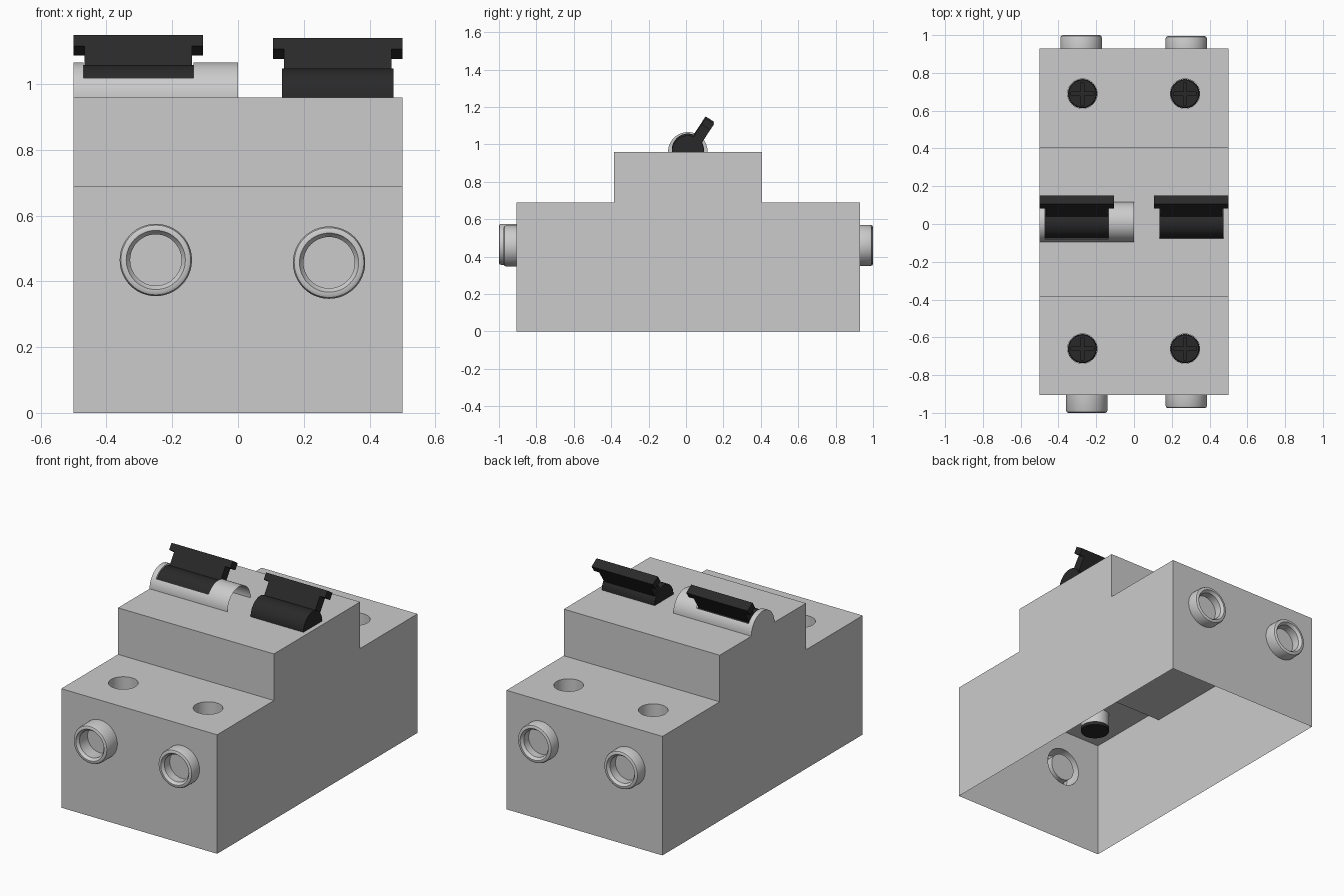
import bpy, bmesh, math
from mathutils import Vector, Matrix

if "Cube" in bpy.data.objects:
    bpy.data.objects.remove(bpy.data.objects["Cube"])

black = bpy.data.materials.new("black_plastic")
black.diffuse_color = (0.022, 0.022, 0.022, 1)
black.use_nodes = True
black.node_tree.nodes["Principled BSDF"].inputs["Base Color"].default_value = black.diffuse_color

Y0, Y1, LEDGE, TOP = -0.905, 0.93, 0.69, 0.96      # housing front, back, ledge and deck heights
S0, S1 = -0.385, 0.405                             # raised centre block
HOLE_R = 0.078
screws = [(x, y) for x in (-0.273, 0.27) for y in (-0.66, 0.69)]
# terminals: x, z, wall y, outer end y
terminals = [(-0.25, 0.465, Y0, -1.0), (0.277, 0.457, Y0, -0.975),
             (-0.28, 0.46, Y1, 1.0), (0.277, 0.46, Y1, 0.995)]


def finish(name, bm, mat=None, smooth=True):
    bmesh.ops.remove_doubles(bm, verts=bm.verts, dist=1e-5)
    bmesh.ops.recalc_face_normals(bm, faces=bm.faces)
    me = bpy.data.meshes.new(name)
    bm.to_mesh(me)
    bm.free()
    ob = bpy.data.objects.new(name, me)
    bpy.context.collection.objects.link(ob)
    if mat:
        me.materials.append(mat)
    if smooth:
        bpy.ops.object.select_all(action='DESELECT')
        ob.select_set(True)
        bpy.context.view_layer.objects.active = ob
        bpy.ops.object.shade_smooth_by_angle(angle=math.radians(32))
    return ob


def box(bm, lo, hi):
    lo, hi = Vector(lo), Vector(hi)
    m = Matrix.Translation((lo + hi) / 2) @ Matrix.Diagonal((*(hi - lo), 1))
    bmesh.ops.create_cube(bm, size=1, matrix=m)


def circle(cx, cy, r, n=48):
    return [(cx + r * math.cos(2 * math.pi * i / n), cy + r * math.sin(2 * math.pi * i / n)) for i in range(n)]


def plate(bm, a0, a1, b0, b1, place, normal, holes=()):
    """Flat rectangle with round holes; place() maps 2D to 3D."""
    edges = []
    for loop in [[(a0, b0), (a1, b0), (a1, b1), (a0, b1)], *holes]:
        vs = [bm.verts.new(place(*p)) for p in loop]
        edges += [bm.edges.new((vs[i - 1], vs[i])) for i in range(len(vs))]
    bmesh.ops.triangle_fill(bm, edges=edges, use_beauty=True, normal=normal)


def lathe(name, profile, origin, axis='Z', mat=None, n=48):
    """Spin (radius, height) points around an axis."""
    bm = bmesh.new()
    rings = []
    for r, h in profile:
        pts = circle(0, 0, r, n)
        rings.append([bm.verts.new(Vector(origin) + Vector((u, v, h) if axis == 'Z' else (u, h, v)))
                      for u, v in pts])
    for lo, hi in zip(rings, rings[1:]):
        for i in range(n):
            bm.faces.new((lo[i - 1], lo[i], hi[i], hi[i - 1]))
    return finish(name, bm, mat)


def extrude_x(bm, profile, x0, x1):
    """Solid prism from a (y, z) outline."""
    a = [bm.verts.new((x0, y, z)) for y, z in profile]
    b = [bm.verts.new((x1, y, z)) for y, z in profile]
    bm.faces.new(a)
    bm.faces.new(b[::-1])
    for i in range(len(a)):
        bm.faces.new((a[i - 1], a[i], b[i], b[i - 1]))


# Lower housing: thin shell, open underneath, pierced for terminals and screws
bm = bmesh.new()
for y in (Y0, Y1):
    plate(bm, -0.5, 0.5, 0, LEDGE, lambda a, b, y=y: (a, y, b), (0, math.copysign(1, y), 0),
          [circle(tx, tz, 0.11) for tx, tz, w, e in terminals if w == y])
for x in (-0.5, 0.5):
    plate(bm, Y0, Y1, 0, LEDGE, lambda a, b, x=x: (x, a, b), (math.copysign(1, x), 0, 0))
for y0, y1 in ((Y0, S0), (S0, S1), (S1, Y1)):
    plate(bm, -0.5, 0.5, y0, y1, lambda a, b: (a, b, LEDGE), (0, 0, 1),
          [circle(sx, sy, HOLE_R) for sx, sy in screws if y0 < sy < y1])
finish("housing", bm, smooth=False)

# Raised centre block, reaching slightly below the ledges
bm = bmesh.new()
box(bm, (-0.5, S0, 0.625), (0.5, S1, TOP))
finish("centre_block", bm, smooth=False)

# Wire terminals: rounded collars with a recessed floor
for i, (tx, tz, wall, end) in enumerate(terminals):
    s = math.copysign(1, end)
    prof = [(0.11, wall), (0.11, end - 0.014 * s), (0.106, end - 0.004 * s), (0.098, end),
            (0.09, end), (0.085, end - 0.008 * s), (0.078, end - 0.016 * s),
            (0.078, wall + 0.005 * s), (0, wall + 0.005 * s)]
    lathe(f"terminal_{i + 1}", prof, (tx, 0, tz), 'Y')

# Screw wells and cross-head screws
for i, (sx, sy) in enumerate(screws):
    lathe(f"screw_well_{i + 1}", [(HOLE_R, LEDGE), (HOLE_R, 0.61)], (sx, sy, 0))
    screw = lathe(f"screw_{i + 1}", [(0, 0.59), (0.077, 0.59), (0.077, 0.613), (0.072, 0.62), (0, 0.62)],
                  (sx, sy, 0), mat=black)
    bm = bmesh.new()
    w, l = 0.009, 0.06
    outline = [(l, -w), (l, w), (w, w), (w, l), (-w, l), (-w, w),
               (-l, w), (-l, -w), (-w, -w), (-w, -l), (w, -l), (w, -w)]
    f = bm.faces.new([bm.verts.new((sx + u, sy + v, 0.608)) for u, v in outline])
    ext = bmesh.ops.extrude_face_region(bm, geom=[f])["geom"]
    bmesh.ops.translate(bm, vec=(0, 0, 0.03), verts=[g for g in ext if isinstance(g, bmesh.types.BMVert)])
    cutter = finish(f"slot_cutter_{i + 1}", bm, black, smooth=False)
    mod = screw.modifiers.new("slot", 'BOOLEAN')
    mod.operation, mod.object, mod.solver = 'DIFFERENCE', cutter, 'EXACT'
    cutter.hide_render = True
    cutter.hide_set(True)

# Half-round sleeve with a slot for the left toggle
bm = bmesh.new()
xs, n, R, YC = (-0.5, -0.47, -0.135, 0.0), 32, 0.106, 0.01
grid = [[bm.verts.new((x, YC - R * math.cos(math.pi * k / n), TOP + R * math.sin(math.pi * k / n)))
         for k in range(n + 1)] for x in xs]
for c in range(3):
    for k in range(n):
        if c == 1 and 6 <= k < n - 6:
            continue
        bm.faces.new((grid[c][k], grid[c + 1][k], grid[c + 1][k + 1], grid[c][k + 1]))
bm.faces.new(grid[0])
finish("toggle_sleeve", bm)

# Toggles: half-round barrel, leaning stem and wider grip bar
d, nrm = Vector((0.55, 0.835)), Vector((0.835, -0.55))
for name, x0, x1, dz in (("left_toggle", -0.5, -0.107, 0.0), ("right_toggle", 0.107, 0.5, -0.01)):
    tip = Vector((0.105, 1.15 + dz))
    bm = bmesh.new()
    barrel = [(YC - 0.086 * math.cos(math.pi * k / 24), TOP + 0.01 + dz + 0.088 * math.sin(math.pi * k / 24))
              for k in range(25)]
    barrel = [(YC - 0.086, TOP)] + barrel + [(YC + 0.086, TOP)]
    extrude_x(bm, barrel, x0 + 0.027, x1 - 0.027)
    for top, bottom, inset in ((0.038, 0.15, 0.033), (0.0, 0.04, 0.0)):
        q = [tip - d * top, tip - d * top + nrm * 0.055,
             tip - d * bottom + nrm * 0.055, tip - d * bottom]
        extrude_x(bm, [tuple(p) for p in q], x0 + inset, x1 - inset)
    finish(name, bm, black)
